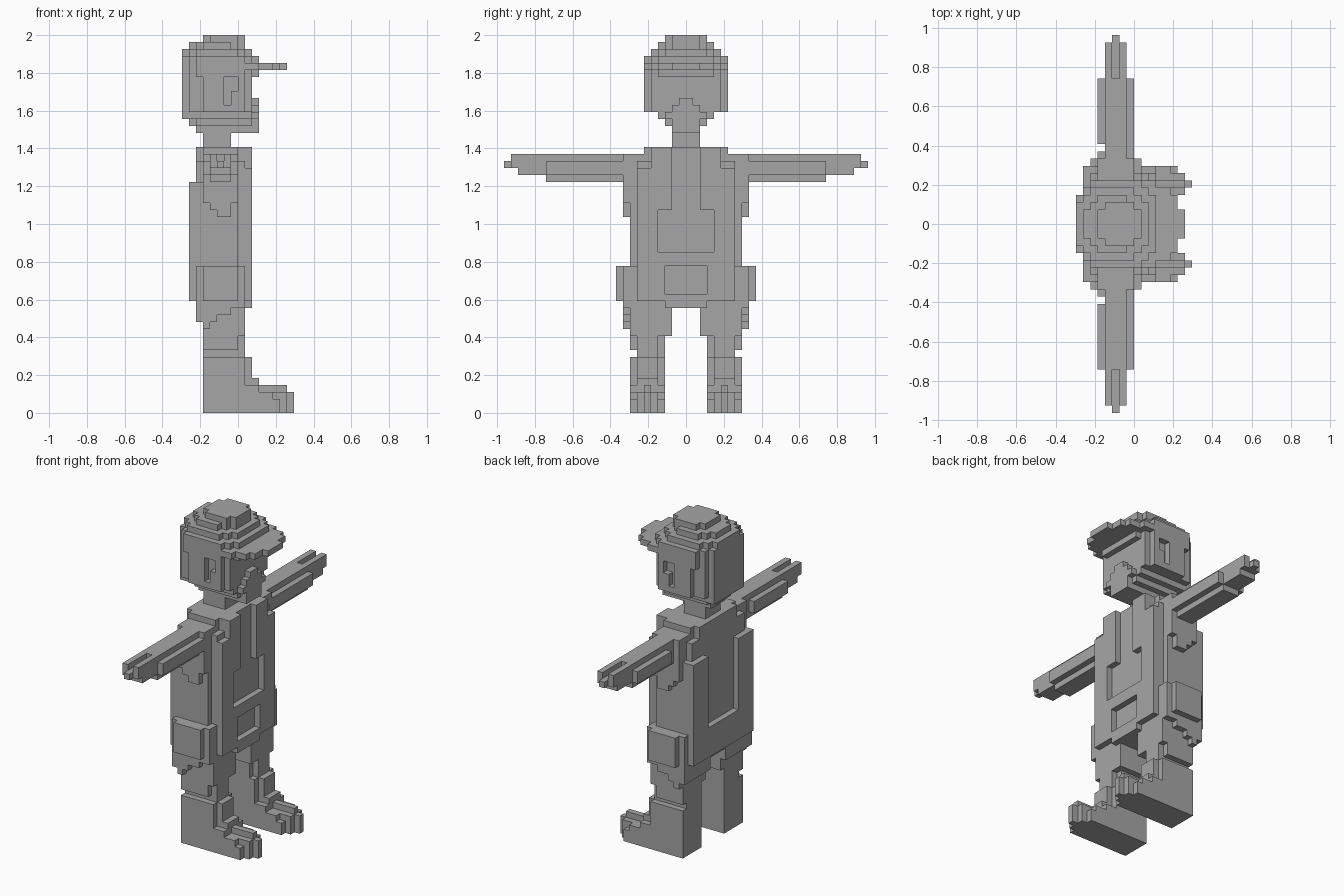
import bpy
import bmesh
from mathutils import Vector

cube = bpy.data.objects.get("Cube")
if cube:
    bpy.data.objects.remove(cube, do_unlink=True)

UNIT = 1 / 27          # edge of one building block
parts = {}             # part name -> set of block cells
taken = set()          # every cell in use

grey = bpy.data.materials.new("plain_grey")
grey.use_nodes = True
colour = (0.38, 0.38, 0.38, 1)
grey.diffuse_color = colour
grey.node_tree.nodes["Principled BSDF"].inputs["Base Color"].default_value = colour


def cells(x, y, z, cut=0):
    """Cells of a box; cut steps off its vertical corners."""
    found = set()
    for i in range(*x):
        for j in range(*y):
            near = min(i - x[0], x[1] - 1 - i) + min(j - y[0], y[1] - 1 - j)
            if near >= cut:
                found.update((i, j, k) for k in range(*z))
    return found


def mirrored(block):
    return block | {(i, -1 - j, k) for i, j, k in block}


def add(name, block):
    block = block - taken
    taken.update(block)
    parts.setdefault(name, set()).update(block)


def wide(name, x, half, z, cut=0):
    """Box centred across the body."""
    add(name, cells(x, (-half, half), z, cut))


def pair(name, x, y, z, cut=0):
    """The same box on both sides of the body."""
    block = mirrored(cells(x, y, z, cut))
    for side, keep in (("left", False), ("right", True)):
        add(side + "_" + name, {c for c in block if (c[1] < 0) == keep})


def carve(name, block):
    block = block & parts[name]
    parts[name] -= block
    taken.difference_update(block)


# Cap: stepped dome, rim and rounded peak
wide("cap", (-5, 1), 3, (53, 54), 1)
wide("cap", (-7, 1), 4, (52, 53), 2)
wide("cap", (-8, 2), 5, (51, 52), 2)
wide("cap", (-8, 3), 6, (48, 51), 2)
for front, half in ((3, 6), (5, 5), (6, 4), (7, 2)):
    wide("cap_peak", (0, front), half, (49, 50))

# Head: skull, hair, side plates, jaw and face
wide("head", (-7, 2), 5, (43, 48))
wide("head", (-5, 1), 6, (43, 48))
wide("head", (-8, -6), 4, (42, 48))
wide("jaw", (-8, 3), 4, (42, 43), 1)
wide("jaw", (-7, 3), 3, (41, 42), 1)
wide("jaw", (-6, 3), 2, (40, 41))
wide("face", (2, 3), 2, (43, 44))
wide("face", (2, 3), 1, (44, 45))
for x, z in (((-2, 0), (46, 48)), ((-2, -1), (44, 46))):
    carve("head", mirrored(cells(x, (5, 6), z)))

# Neck
wide("neck", (-5, -1), 2, (38, 40))

# Torso: core, sides and two raised back panels
wide("torso", (-6, 1), 6, (33, 38), 1)
wide("torso", (-6, 1), 7, (21, 36))
wide("torso", (-5, 0), 8, (21, 37))
pair("back_panel", (-7, -5), (4, 8), (21, 33))

# Open jacket fronts
pair("jacket_front", (1, 2), (4, 7), (21, 35))
pair("jacket_front", (1, 2), (2, 5), (29, 38))
wide("jacket_hem", (1, 2), 7, (21, 23))

# Sleeve caps with stepped underside
pair("sleeve", (-5, 0), (8, 9), (30, 37))
pair("sleeve", (-4, -1), (8, 9), (29, 30))
pair("sleeve", (-3, -1), (8, 9), (28, 29))

# Arms with bevelled edges, held straight out
pair("arm", (-3, 0), (9, 12), (34, 36))
pair("arm", (-5, 0), (11, 20), (34, 36))
pair("arm", (-4, -1), (9, 20), (33, 37))

# Hands with a groove along the top
pair("hand", (-4, -1), (20, 24), (34, 36))
pair("hand", (-4, -1), (24, 25), (35, 36))
for x in ((-4, -3), (-2, -1)):
    pair("hand", x, (20, 25), (36, 37))
pair("hand", (-3, -2), (25, 26), (35, 36))

# Hips with side pouches and a front flap
wide("hips", (-7, 1), 8, (16, 21))
wide("hips", (-6, 1), 9, (16, 21))
pair("pouch", (-5, 0), (8, 10), (16, 21))
pair("front_flap", (1, 2), (3, 7), (16, 21))
wide("belt_flap", (1, 2), 3, (15, 17))

# Shorts with hems rising to the front
wide("shorts", (-6, 1), 9, (15, 16))
pair("shorts", (-6, 1), (2, 8), (13, 15))
pair("shorts", (-5, 1), (2, 8), (11, 13))
for x, low in (((-6, -3), 13), ((-3, -1), 14), ((-5, -4), 12)):
    pair("shorts", x, (8, 9), (low, 15))

# Legs
pair("leg", (-5, 0), (3, 8), (9, 13))
pair("leg", (-5, 0), (3, 7), (8, 9))
pair("leg", (0, 1), (4, 7), (8, 13))

# Boots: shaft, instep and rounded toes
pair("boot", (-5, 1), (3, 8), (0, 8))
pair("boot", (1, 2), (4, 7), (5, 8))
pair("boot", (1, 3), (3, 8), (0, 4))
pair("boot", (1, 3), (4, 7), (4, 5))
pair("toes", (3, 6), (3, 8), (0, 2))
pair("toes", (3, 5), (3, 8), (2, 3))
pair("toes", (3, 7), (4, 7), (0, 3))
pair("toes", (3, 7), (5, 6), (3, 4))
pair("toes", (6, 8), (5, 6), (0, 3))

# Turn cells into clean outer surfaces
HALF = Vector((0.5, 0.5, 0.5))
CORNERS = ((-1, -1), (1, -1), (1, 1), (-1, 1))


def build(name, block):
    bm = bmesh.new()
    for cell in sorted(block):
        for axis in range(3):
            for sign in (-1, 1):
                step = [0, 0, 0]
                step[axis] = sign
                if tuple(a + b for a, b in zip(cell, step)) in taken:
                    continue
                ring = []
                for u, v in CORNERS[::sign]:
                    p = Vector(step)
                    p[(axis + 1) % 3], p[(axis + 2) % 3] = u, v
                    ring.append(bm.verts.new((Vector(cell) + HALF + p / 2) * UNIT))
                bm.faces.new(ring)
    bmesh.ops.remove_doubles(bm, verts=bm.verts, dist=UNIT / 10)
    bmesh.ops.dissolve_limit(bm, angle_limit=0.01, verts=bm.verts, edges=bm.edges)
    mesh = bpy.data.meshes.new(name)
    bm.to_mesh(mesh)
    bm.free()
    mesh.materials.append(grey)
    bpy.context.collection.objects.link(bpy.data.objects.new(name, mesh))


for name, block in parts.items():
    build(name, block)
